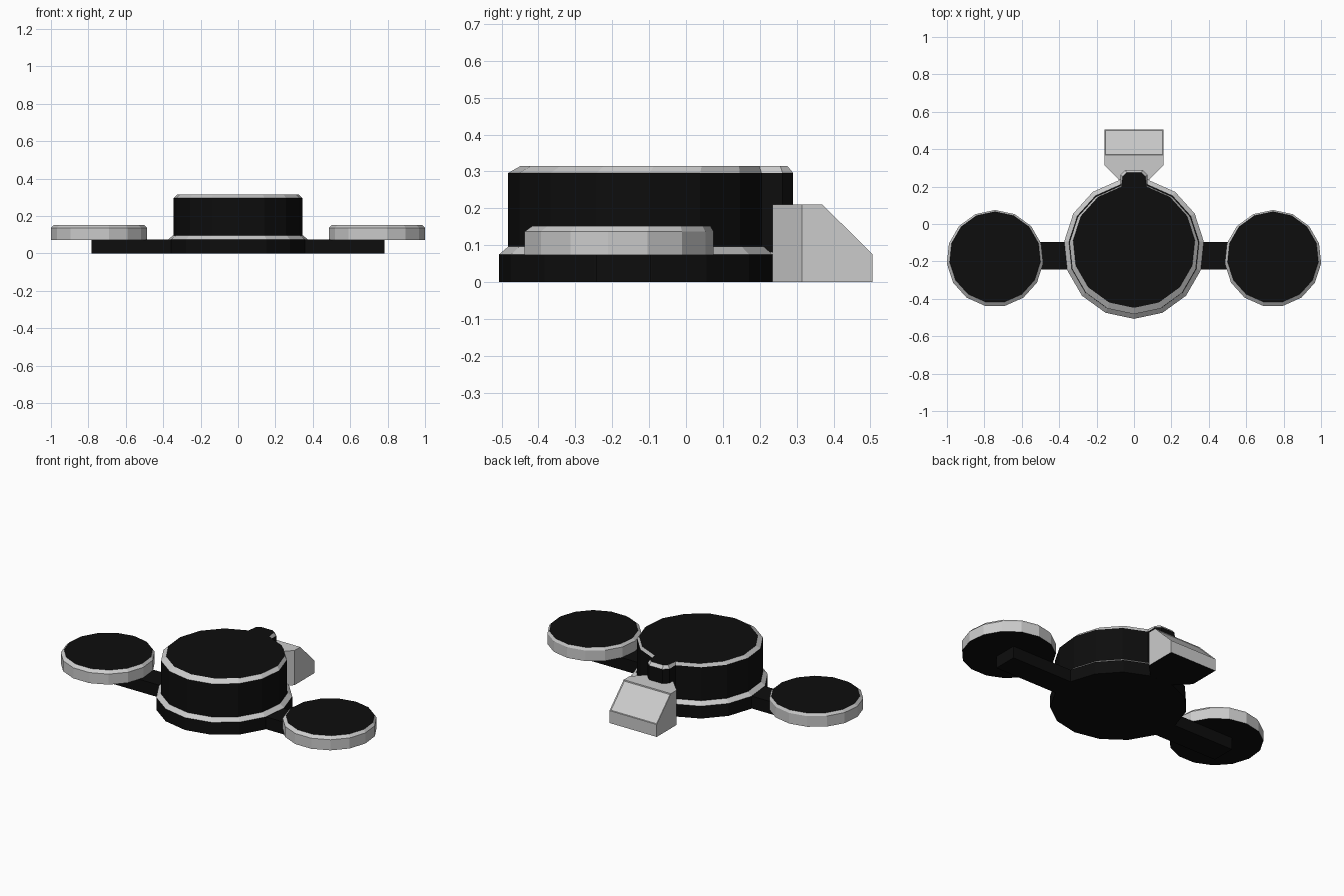
import bpy, bmesh
from math import sin, cos, radians

if "Cube" in bpy.data.objects:
    bpy.data.objects.remove(bpy.data.objects["Cube"])


def material(name, v):
    m = bpy.data.materials.new(name)
    m.diffuse_color = (v, v, v, 1)
    m.use_nodes = True
    m.node_tree.nodes["Principled BSDF"].inputs["Base Color"].default_value = m.diffuse_color
    return m


BLACK = material("black", 0.004)
GREY = material("grey", 0.6)


def finish(bm, name):
    bmesh.ops.recalc_face_normals(bm, faces=bm.faces)
    me = bpy.data.meshes.new(name)
    bm.to_mesh(me)
    bm.free()
    me.materials.append(BLACK)
    me.materials.append(GREY)
    ob = bpy.data.objects.new(name, me)
    bpy.context.collection.objects.link(ob)
    return ob


def polygon(cx, cy, r, start, n=15):
    # n-gon, angles measured clockwise from +y
    angles = [radians(start + 360 / n * k) for k in range(n)]
    return [(cx + r * sin(a), cy + r * cos(a)) for a in angles]


def keyhole(cy, r, tx, ty, ch):
    # polygon whose rear edge is drawn out into a bevelled tab
    return polygon(0, cy, r, 12) + [(-tx, ty - ch), (ch - tx, ty),
                                    (tx - ch, ty), (tx, ty - ch)]


def loft(name, rings, bands):
    # rings: (outline, z); bands: 0 black / 1 grey for each wall; caps are black
    bm = bmesh.new()
    loops = [[bm.verts.new((x, y, z)) for x, y in pts] for pts, z in rings]
    n = len(loops[0])
    for a, b, mat in zip(loops, loops[1:], bands):
        for i in range(n):
            j = (i + 1) % n
            bm.faces.new((a[i], a[j], b[j], b[i])).material_index = mat
    bm.faces.new(loops[0])
    bm.faces.new(loops[-1])
    return finish(bm, name)


# Base disc with a grey bevel
loft("base_disc", [(polygon(0, -0.132, 0.375, 12), 0),
                   (polygon(0, -0.132, 0.375, 12), 0.075),
                   (polygon(0, -0.132, 0.35, 12), 0.096)], [0, 1])

# Main drum with rear tab
body = keyhole(-0.135, 0.347, 0.073, 0.29, 0.028)
cap = keyhole(-0.121, 0.327, 0.06, 0.275, 0.02)
loft("drum", [(body, 0.08), (body, 0.296), (cap, 0.315)], [0, 1])

# Side pads
for side, label in ((-1, "left"), (1, "right")):
    outer = polygon(side * 0.743, -0.184, 0.259, 0)
    inner = polygon(side * 0.743, -0.178, 0.244, 0)
    loft(label + "_pad", [(outer, 0.073), (outer, 0.137), (inner, 0.152)], [1, 1])

# Cross bar under the pads
bar = [(-0.782, -0.243), (0.782, -0.243), (0.782, -0.096), (-0.782, -0.096)]
loft("cross_bar", [(bar, 0), (bar, 0.0745)], [0])

# Wedge block at the rear, with a shallow panel on the slope
bm = bmesh.new()
profile = [(0.235, 0, 0.08), (0.235, 0.21, 0.08), (0.315, 0.21, 0.158), (0.315, 0, 0.158),
           (0.37, 0.21, 0.158), (0.506, 0.075, 0.158), (0.506, 0, 0.158)]
for y, z, w in profile:
    bm.verts.new((w, y, z))
    bm.verts.new((-w, y, z))
bmesh.ops.convex_hull(bm, input=bm.verts)
bmesh.ops.dissolve_limit(bm, angle_limit=0.02, verts=bm.verts, edges=bm.edges)
bmesh.ops.recalc_face_normals(bm, faces=bm.faces)
for f in bm.faces:
    f.material_index = 0 if f.normal.z < -0.9 else 1
slope = [f for f in bm.faces if f.normal.y > 0.5 and f.normal.z > 0.5]
bmesh.ops.inset_region(bm, faces=slope, thickness=0.008, depth=-0.004)
finish(bm, "rear_wedge")
